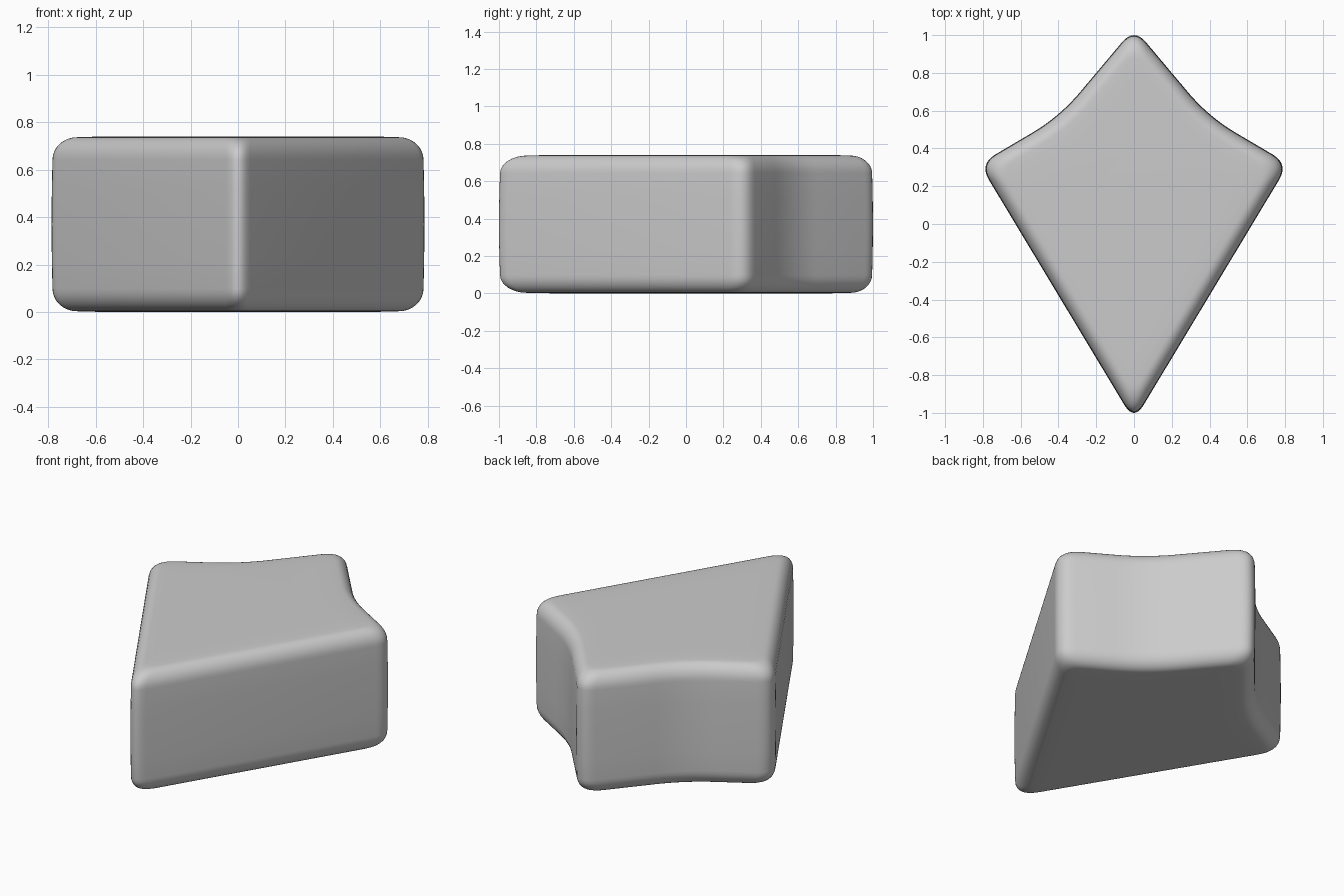
import bpy, bmesh, math
from mathutils import Vector

if "Cube" in bpy.data.objects:
    bpy.data.objects.remove(bpy.data.objects["Cube"])

# Sharp control outline (counter-clockwise) with corner rounding length
half = [(0.819, 0.318, 0.10), (0.395, 0.568, 0.17)]
outline = [(0, -1.043, 0.10)] + half + [(0, 1.038, 0.10)]
outline += [(-x, y, t) for x, y, t in reversed(half)]
H = 0.74
STEPS = 8


def ring(inset):
    """Outline moved inward by inset, with every corner rounded."""
    n = len(outline)
    pts = [Vector(p[:2]) for p in outline]
    dirs = [(pts[(i + 1) % n] - pts[i]).normalized() for i in range(n)]
    norms = [Vector((-d.y, d.x)) for d in dirs]
    result = []
    for i in range(n):
        a, b = norms[i - 1], norms[i]
        p = pts[i] + (a + b) * inset / (1 + a.dot(b))
        t = outline[i][2]
        start, end = p - dirs[i - 1] * t, p + dirs[i] * t
        for k in range(STEPS + 1):
            s = k / STEPS
            result.append(start * (1 - s) ** 2 + p * 2 * s * (1 - s) + end * s * s)
    return result


# Vertical profile: (inset, height), soft rim and barely bulged walls
R, RZ = 0.075, 0.095
upper = [(0.0, H / 2), (0.001, H / 2 + 0.15)]
for k in range(9):
    a = math.pi / 2 * k / 8
    upper.append((0.003 + R * (1 - math.cos(a)), H - 0.003 - RZ * (1 - math.sin(a))))
upper += [(0.12, H - 0.001), (0.2, H)]
profile = [(d, H - z) for d, z in reversed(upper[1:])] + upper

# Solid kite-shaped block
bm = bmesh.new()
rings = [[bm.verts.new((p.x, p.y, z)) for p in ring(d)] for d, z in profile]
for lo, hi in zip(rings, rings[1:]):
    n = len(lo)
    for i in range(n):
        j = (i + 1) % n
        bm.faces.new((lo[i], lo[j], hi[j], hi[i]))
bm.faces.new(list(reversed(rings[0])))
bm.faces.new(rings[-1])
bmesh.ops.recalc_face_normals(bm, faces=bm.faces)
for f in bm.faces:
    f.smooth = True
mesh = bpy.data.meshes.new("kite_block")
bm.to_mesh(mesh)
bm.free()
block = bpy.data.objects.new("kite_block", mesh)
bpy.context.collection.objects.link(block)
